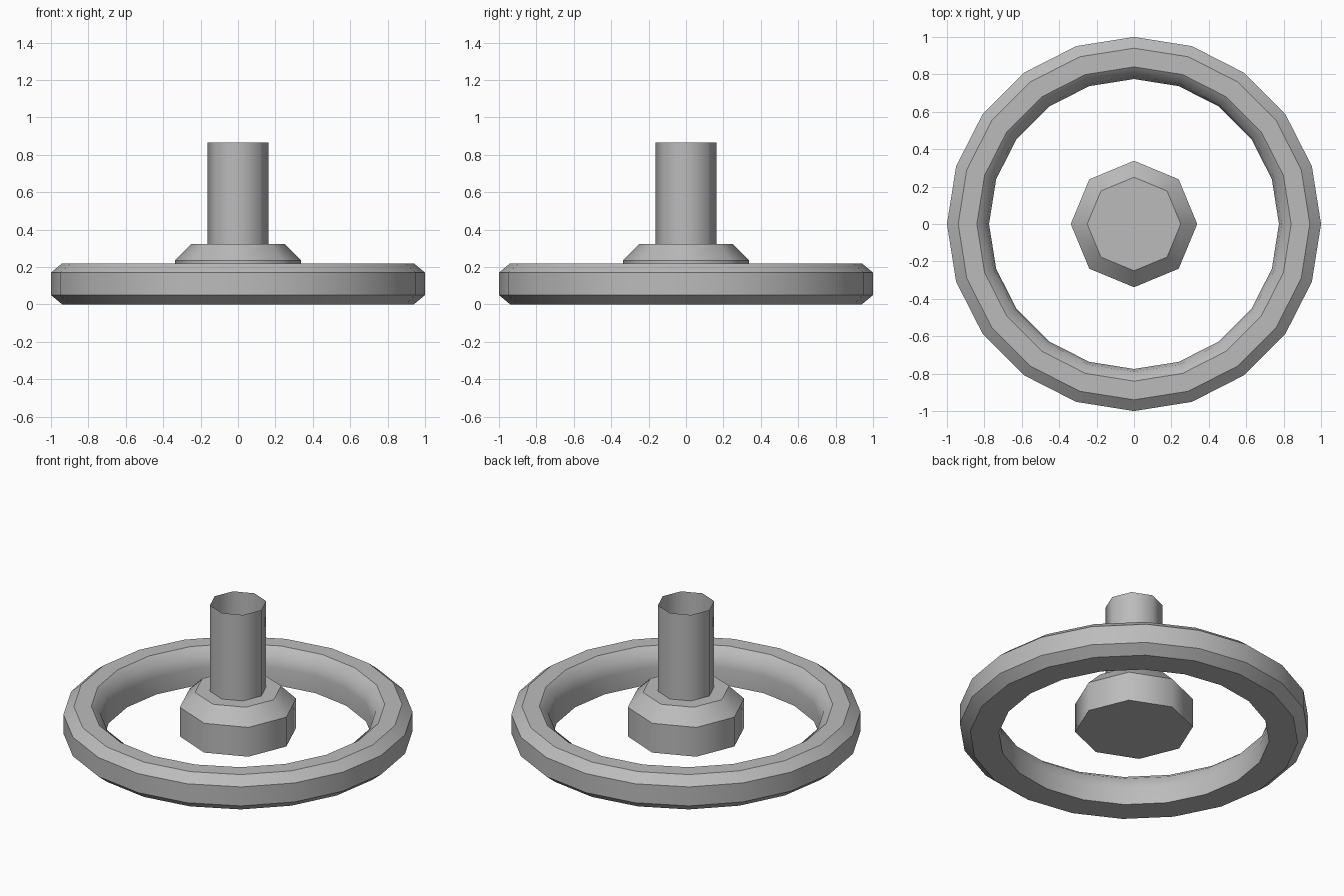
import bpy, bmesh
from math import cos, sin, tau

default = bpy.data.objects.get("Cube")
if default:
    bpy.data.objects.remove(default)

grey = bpy.data.materials.new("plain_grey")
grey.use_nodes = True
colour = (0.5, 0.5, 0.5, 1)
grey.diffuse_color = colour
grey.node_tree.nodes["Principled BSDF"].inputs["Base Color"].default_value = colour


def lathe(name, profile, sides, closed=False, capped=False):
    """Turn (radius, height, sharp) points around z; profile runs upward on the outside."""
    bm = bmesh.new()
    rings = []
    for radius, height, _ in profile:
        rings.append([bm.verts.new((radius * cos(tau * i / sides),
                                    radius * sin(tau * i / sides), height))
                      for i in range(sides)])
    pairs = list(zip(rings, rings[1:]))
    if closed:
        pairs.append((rings[-1], rings[0]))
    for low, high in pairs:
        for i in range(sides):
            j = (i + 1) % sides
            bm.faces.new((low[i], low[j], high[j], high[i]))
    if capped:
        bm.faces.new(rings[0][::-1])
        bm.faces.new(rings[-1])
    for face in bm.faces:
        face.smooth = True
    # Crease only the marked loops, so the turned sides stay softly shaded
    for ring, (_, _, sharp) in zip(rings, profile):
        for i in range(sides):
            edge = bm.edges.get((ring[i], ring[(i + 1) % sides]))
            edge.smooth = not sharp
    mesh = bpy.data.meshes.new(name)
    bm.to_mesh(mesh)
    bm.free()
    mesh.materials.append(grey)
    obj = bpy.data.objects.new(name, mesh)
    bpy.context.collection.objects.link(obj)
    return obj


# Wheel rim: chamfered outside, rounded inner lip, flat underside
lathe("rim", [(0.94, 0, True), (1, 0.05, True), (1, 0.17, True), (0.94, 0.22, True),
              (0.84, 0.22, True), (0.79, 0.18, False), (0.775, 0.11, False),
              (0.775, 0, True)], 20, closed=True)

# Hub: octagonal block with a bevelled shoulder
lathe("hub", [(0.338, 0.05, True), (0.338, 0.235, True), (0.25, 0.322, True)], 8, capped=True)

# Shaft: open thin tube on top of the hub
lathe("shaft", [(0.163, 0.322, True), (0.163, 0.865, True)], 8)
